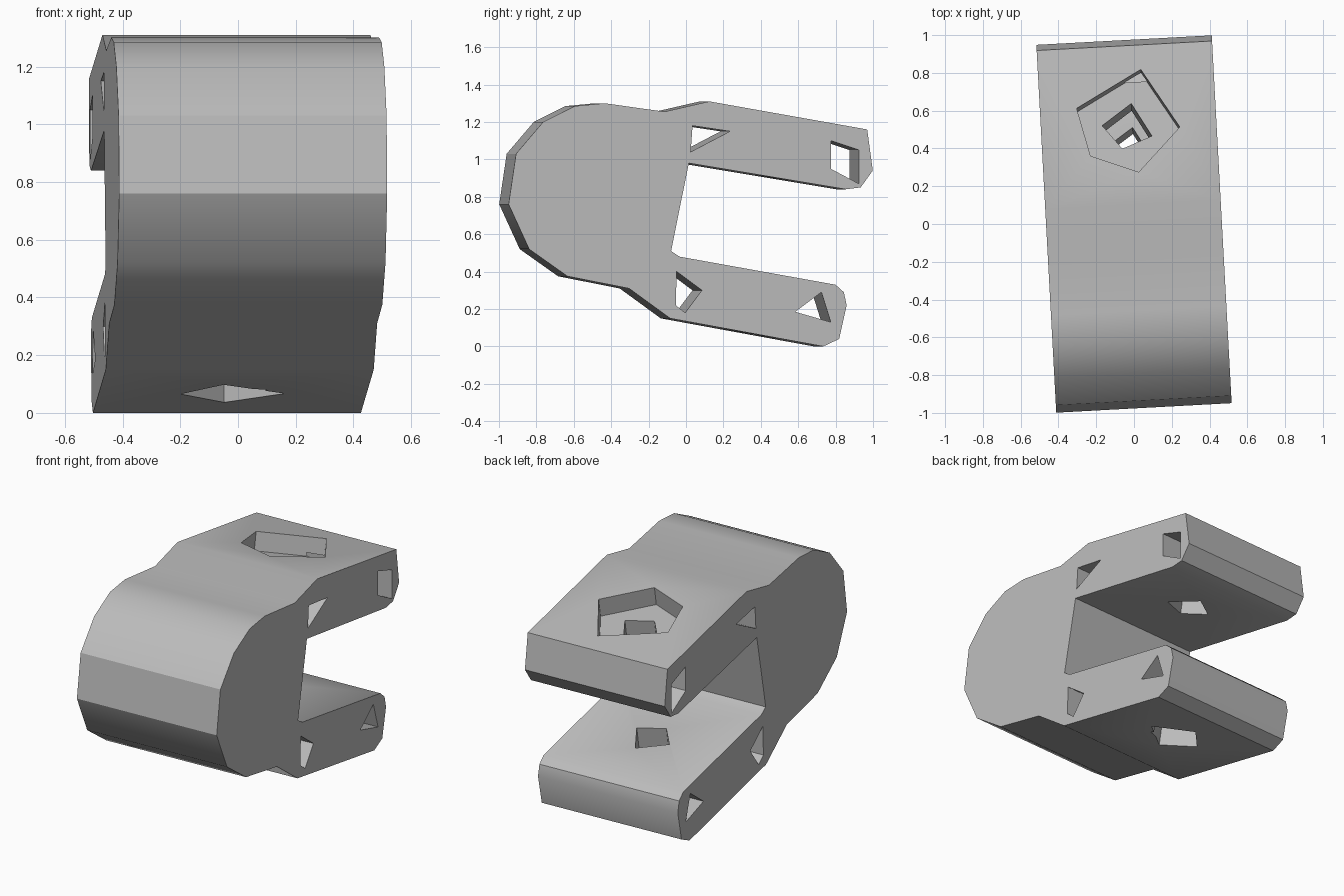
import bpy, bmesh, math
from mathutils import Matrix, Vector

cube = bpy.data.objects.get("Cube")
if cube:
    bpy.data.objects.remove(cube, do_unlink=True)

HALF = 0.465                      # half width of the bracket
AXES_X = Matrix(((0, 0, 1, 0), (1, 0, 0, 0), (0, 1, 0, 0), (0, 0, 0, 1)))
# frame square to the sloping arms, at the top of the screw
ARM = Matrix.Translation((0, 0.55, 1.235)) @ Matrix.Rotation(math.radians(-10), 4, 'X')


def prism(name, points, low, high, frame):
    """Extrude a 2D outline from low to high along the frame's third axis."""
    bm = bmesh.new()
    face = bm.faces.new([bm.verts.new((u, v, low)) for u, v in points])
    new = bmesh.ops.extrude_face_region(bm, geom=[face])["geom"]
    bmesh.ops.translate(bm, vec=Vector((0, 0, high - low)),
                        verts=[g for g in new if isinstance(g, bmesh.types.BMVert)])
    bm.transform(frame)
    bmesh.ops.recalc_face_normals(bm, faces=bm.faces)
    mesh = bpy.data.meshes.new(name)
    bm.to_mesh(mesh)
    bm.free()
    obj = bpy.data.objects.new(name, mesh)
    bpy.context.collection.objects.link(obj)
    return obj


# rounded body with two sloping arms, drawn as a side profile
outline = [(-0.975, 0.76), (-0.935, 1.03), (-0.79, 1.2), (-0.62, 1.285), (-0.46, 1.3),
           (-0.14, 1.255), (0.10, 1.31), (0.945, 1.16), (0.975, 0.94), (0.91, 0.85),
           (0.83, 0.84), (-0.01, 0.98), (-0.105, 0.51), (-0.06, 0.48), (0.775, 0.33),
           (0.82, 0.29), (0.835, 0.22), (0.795, 0.04), (0.71, 0), (-0.11, 0.15),
           (-0.33, 0.31), (-0.66, 0.375), (-0.865, 0.52)]
body = prism("clamp_body", outline, -HALF, HALF, AXES_X)

# pivot: a wide pocket in each side joined by a narrow hole
pocket = [(-0.72, 0.97), (-0.46, 1.09), (-0.27, 0.98), (-0.24, 0.85),
          (-0.265, 0.68), (-0.505, 0.54), (-0.735, 0.7)]
square = [(-0.635, 0.78), (-0.55, 0.95), (-0.41, 0.90), (-0.48, 0.70)]
cutters = [prism("pivot_pocket", pocket, s * (HALF - 0.17), s * 0.6, AXES_X) for s in (-1, 1)]
cutters.append(prism("pivot_hole", square, -0.4, 0.4, AXES_X))

# small holes across the arms
cross_holes = [
    [(0.01, 1.18), (0.21, 1.15), (0.0, 1.04)],
    [(0.75, 1.10), (0.90, 1.05), (0.90, 0.87), (0.75, 0.95)],
    [(-0.075, 0.40), (0.06, 0.30), (-0.03, 0.18), (-0.08, 0.22)],
    [(0.70, 0.29), (0.75, 0.13), (0.56, 0.185)],
]
cutters += [prism("cross_hole", p, -0.6, 0.6, AXES_X) for p in cross_holes]

# screw hole through both arms with a head pocket above and below
head = [(0.08, 0.27), (0.27, -0.05), (0.04, -0.28), (-0.21, -0.18), (-0.27, 0.08)]
shaft = [(0.02, 0.11), (0.12, -0.07), (-0.04, -0.13), (-0.14, 0.0)]
nut = [(-0.18, 0.01), (-0.04, -0.17), (0.18, 0.0), (-0.02, 0.17)]
cutters.append(prism("screw_head_pocket", head, -0.12, 0.2, ARM))
cutters.append(prism("screw_hole", shaft, -1.5, 0.1, ARM))
cutters.append(prism("nut_pocket", nut, -1.5, -1.05, ARM))

# cut every hole, then drop the cutters
bpy.ops.object.select_all(action='DESELECT')
bpy.context.view_layer.objects.active = body
body.select_set(True)
for cutter in cutters:
    cutter.hide_render = True
    mod = body.modifiers.new("cut", 'BOOLEAN')
    mod.operation = 'DIFFERENCE'
    mod.solver = 'EXACT'
    mod.object = cutter
    bpy.ops.object.modifier_apply(modifier=mod.name)
for cutter in cutters:
    bpy.data.objects.remove(cutter, do_unlink=True)

# the whole bracket stands slightly turned
body.data.transform(Matrix.Rotation(math.radians(3.1), 4, 'Z'))

grey = bpy.data.materials.new("light_grey")
grey.use_nodes = True
colour = (0.5, 0.5, 0.5, 1)
grey.diffuse_color = colour
grey.node_tree.nodes["Principled BSDF"].inputs["Base Color"].default_value = colour
body.data.materials.clear()
body.data.materials.append(grey)
bpy.ops.object.shade_smooth_by_angle(angle=math.radians(32))
